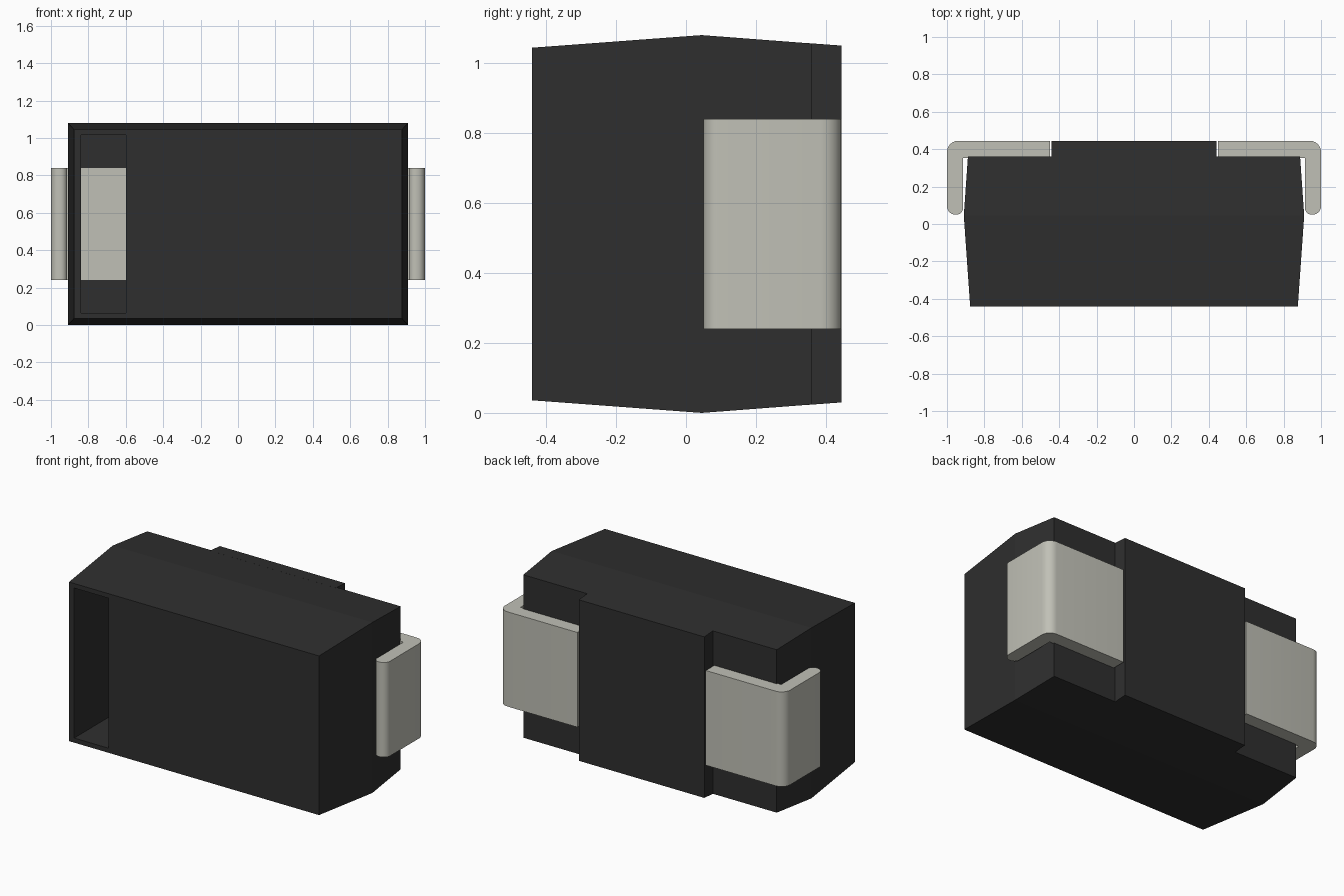
import bpy
import bmesh
import math

if "Cube" in bpy.data.objects:
    bpy.data.objects.remove(bpy.data.objects["Cube"], do_unlink=True)


def material(name, rgb):
    m = bpy.data.materials.new(name)
    m.use_nodes = True
    m.diffuse_color = (*rgb, 1)
    bsdf = m.node_tree.nodes["Principled BSDF"]
    bsdf.inputs["Base Color"].default_value = (*rgb, 1)
    bsdf.inputs["Roughness"].default_value = 0.6
    return m


black = material("black plastic", (0.028, 0.028, 0.028))
metal = material("tin metal", (0.53, 0.53, 0.47))
MID = 0.54  # height of the centre line


def add_object(name, bm, mat):
    bmesh.ops.recalc_face_normals(bm, faces=bm.faces[:])
    mesh = bpy.data.meshes.new(name)
    bm.to_mesh(mesh)
    bm.free()
    mesh.materials.append(mat)
    obj = bpy.data.objects.new(name, mesh)
    bpy.context.collection.objects.link(obj)
    return obj


def loft(name, sections, mat, cx=0):
    """Join rectangles (y, half width, half height) along y."""
    bm = bmesh.new()
    rings = [[bm.verts.new((cx + sx * w, y, MID + sz * h))
              for sx, sz in ((-1, -1), (1, -1), (1, 1), (-1, 1))]
             for y, w, h in sections]
    for a, b in zip(rings, rings[1:]):
        for i in range(4):
            j = (i + 1) % 4
            bm.faces.new((a[i], a[j], b[j], b[i]))
    bm.faces.new(rings[0])
    bm.faces.new(rings[-1])
    return add_object(name, bm, mat)


# Tapered body with a deep pocket in the front
body = loft("body", [(-0.44, 0.876, 0.504), (0.045, 0.91, 0.54),
                     (0.36, 0.888, 0.516)], black)
cutter = loft("pocket_cutter", [(-0.6, 0.12, 0.475), (0.356, 0.12, 0.475)],
              black, cx=-0.72)
cutter.hide_render = True
cut = body.modifiers.new("pocket", "BOOLEAN")
cut.operation = "DIFFERENCE"
cut.solver = "EXACT"
cut.object = cutter
bpy.context.view_layer.objects.active = body
bpy.ops.object.modifier_apply(modifier=cut.name)
bpy.data.objects.remove(cutter, do_unlink=True)

# Raised pad between the terminals
loft("back_pad", [(0.35, 0.44, 0.517), (0.445, 0.44, 0.51)], black)


def arc(cx, cy, r, start, end, steps=6):
    angles = [math.radians(start + (end - start) * i / steps)
              for i in range(steps + 1)]
    return [(cx + r * math.cos(a), cy + r * math.sin(a)) for a in angles]


# Bent terminals, wrapped from each side onto the back
profile = [(0.45, 0.352), (0.914, 0.352)]
profile += arc(0.949, 0.085, 0.035, 180, 270)
profile += arc(0.955, 0.095, 0.045, 270, 360)
profile += arc(0.94, 0.385, 0.06, 0, 90)
profile += [(0.45, 0.445)]

for side, name in ((1, "left_terminal"), (-1, "right_terminal")):
    bm = bmesh.new()
    face = bm.faces.new([bm.verts.new((side * x, y, MID - 0.3))
                         for x, y in profile])
    new = bmesh.ops.extrude_face_region(bm, geom=[face])["geom"]
    bmesh.ops.translate(bm, vec=(0, 0, 0.6),
                        verts=[v for v in new if isinstance(v, bmesh.types.BMVert)])
    terminal = add_object(name, bm, metal)
    bpy.ops.object.select_all(action="DESELECT")
    terminal.select_set(True)
    bpy.context.view_layer.objects.active = terminal
    bpy.ops.object.shade_smooth_by_angle(angle=math.radians(35))
